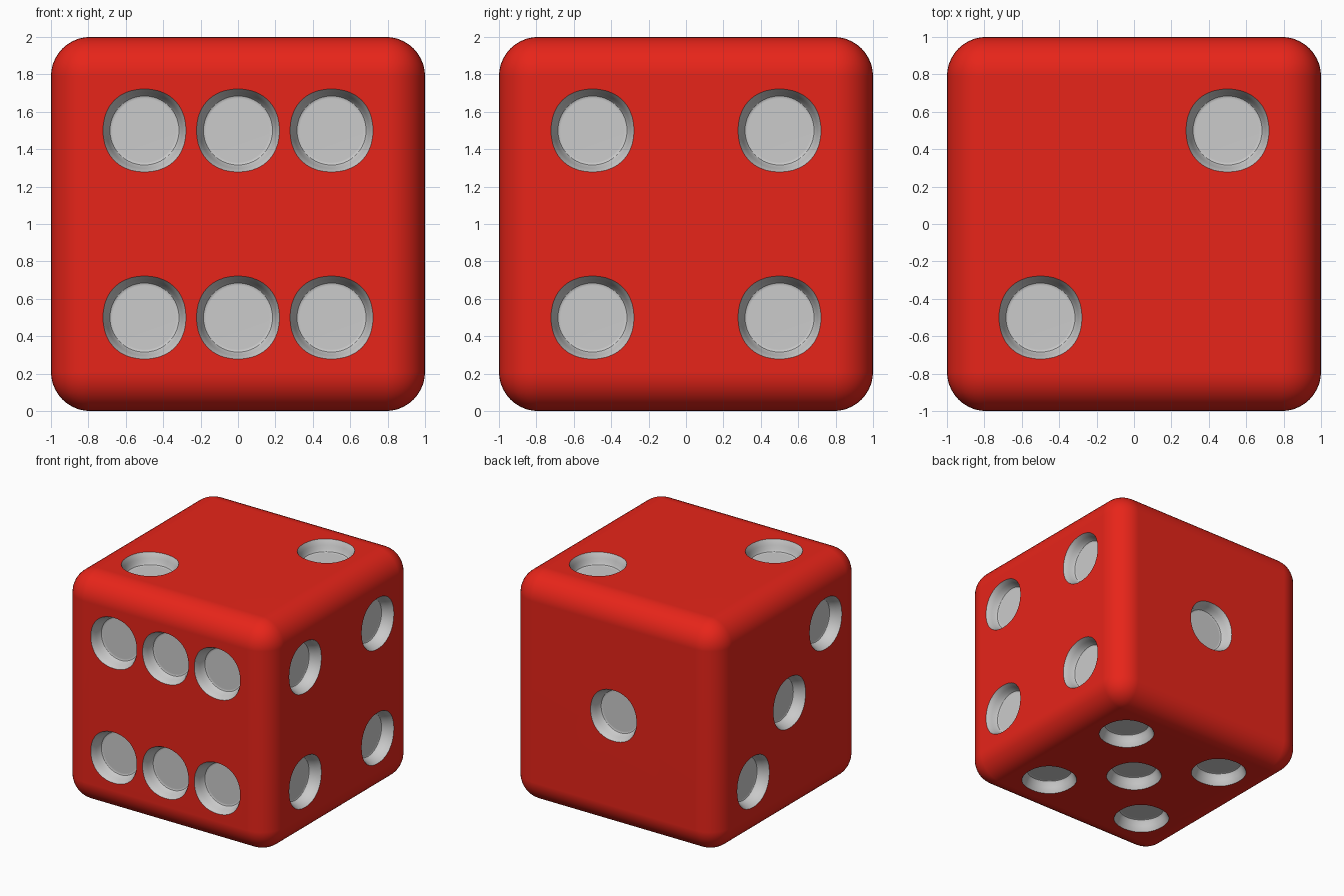
import bpy, bmesh
from math import pi, cos, sin
from mathutils import Vector, Matrix

if "Cube" in bpy.data.objects:
    bpy.data.objects.remove(bpy.data.objects["Cube"])

red = bpy.data.materials.new("red")
red.diffuse_color = (0.8, 0.018, 0.01, 1)
red.use_nodes = True
red.node_tree.nodes["Principled BSDF"].inputs["Base Color"].default_value = red.diffuse_color
grey = bpy.data.materials.new("pip_grey")
grey.diffuse_color = (0.8, 0.8, 0.8, 1)
grey.use_nodes = True
grey.node_tree.nodes["Principled BSDF"].inputs["Base Color"].default_value = grey.diffuse_color


def make_object(name, bm):
    mesh = bpy.data.meshes.new(name)
    bm.to_mesh(mesh)
    bm.free()
    mesh.materials.append(red)
    mesh.materials.append(grey)
    obj = bpy.data.objects.new(name, mesh)
    bpy.context.collection.objects.link(obj)
    return obj


# Rounded cube body
bm = bmesh.new()
bmesh.ops.create_cube(bm, size=2, matrix=Matrix.Translation((0, 0, 1)))
bmesh.ops.bevel(bm, geom=bm.edges[:], offset=0.21, segments=10,
                profile=0.5, affect='EDGES', clamp_overlap=True)
die = make_object("die_body", bm)

# Pip cutter profile: radius, height over the face, squareness
PROFILE = [(0.226, 0.06, 0.03), (0.222, 0.0, 0.03), (0.213, -0.018, 0.025),
           (0.203, -0.045, 0.015), (0.195, -0.075, 0.008),
           (0.185, -0.093, 0), (0.17, -0.1, 0)]
SIDES = 40


def add_pip(bm, centre, u, v, n):
    rings = []
    for r, h, sq in PROFILE:
        ring = []
        for i in range(SIDES):
            a = 2 * pi * i / SIDES
            rr = r * (1 + sq * (1 - cos(4 * a)) / 2)
            ring.append(bm.verts.new(centre + u * rr * cos(a) + v * rr * sin(a) + n * h))
        rings.append(ring)
    bm.faces.new(rings[0])
    bm.faces.new(rings[-1][::-1])
    for a, b in zip(rings, rings[1:]):
        for i in range(SIDES):
            j = (i + 1) % SIDES
            bm.faces.new((a[i], b[i], b[j], a[j]))


# Pip layout per face: normal, u axis, v axis, positions in half units
X, Y, Z = Vector((1, 0, 0)), Vector((0, 1, 0)), Vector((0, 0, 1))
corners = [(a, b) for a in (-1, 1) for b in (-1, 1)]
layout = [
    (-Y, X, Z, corners + [(0, -1), (0, 1)]),      # front: six
    (Y, X, Z, [(0, 0)]),                          # back: one
    (X, Y, Z, corners),                           # right: four
    (-X, Y, Z, [(-1, 1), (0, 0), (1, -1)]),       # left: three
    (Z, X, Y, [(-1, -1), (1, 1)]),                # top: two
    (-Z, X, Y, corners + [(0, 0)]),               # bottom: five
]
bm = bmesh.new()
for n, u, v, spots in layout:
    for a, b in spots:
        add_pip(bm, Z + n + u * a * 0.5 + v * b * 0.5, u, v, n)
bmesh.ops.recalc_face_normals(bm, faces=bm.faces[:])
for f in bm.faces:
    f.material_index = 1
cutter = make_object("pip_cutter", bm)
cutter.hide_render = True

# Carve the pips and smooth the result
mod = die.modifiers.new("pips", 'BOOLEAN')
mod.operation = 'DIFFERENCE'
mod.solver = 'EXACT'
mod.object = cutter
bpy.ops.object.select_all(action='DESELECT')
bpy.context.view_layer.objects.active = die
die.select_set(True)
bpy.ops.object.modifier_apply(modifier="pips")
bpy.data.objects.remove(cutter)
bpy.ops.object.shade_smooth_by_angle(angle=pi / 6)
weighted = die.modifiers.new("weighted_normals", 'WEIGHTED_NORMAL')
weighted.keep_sharp = True
